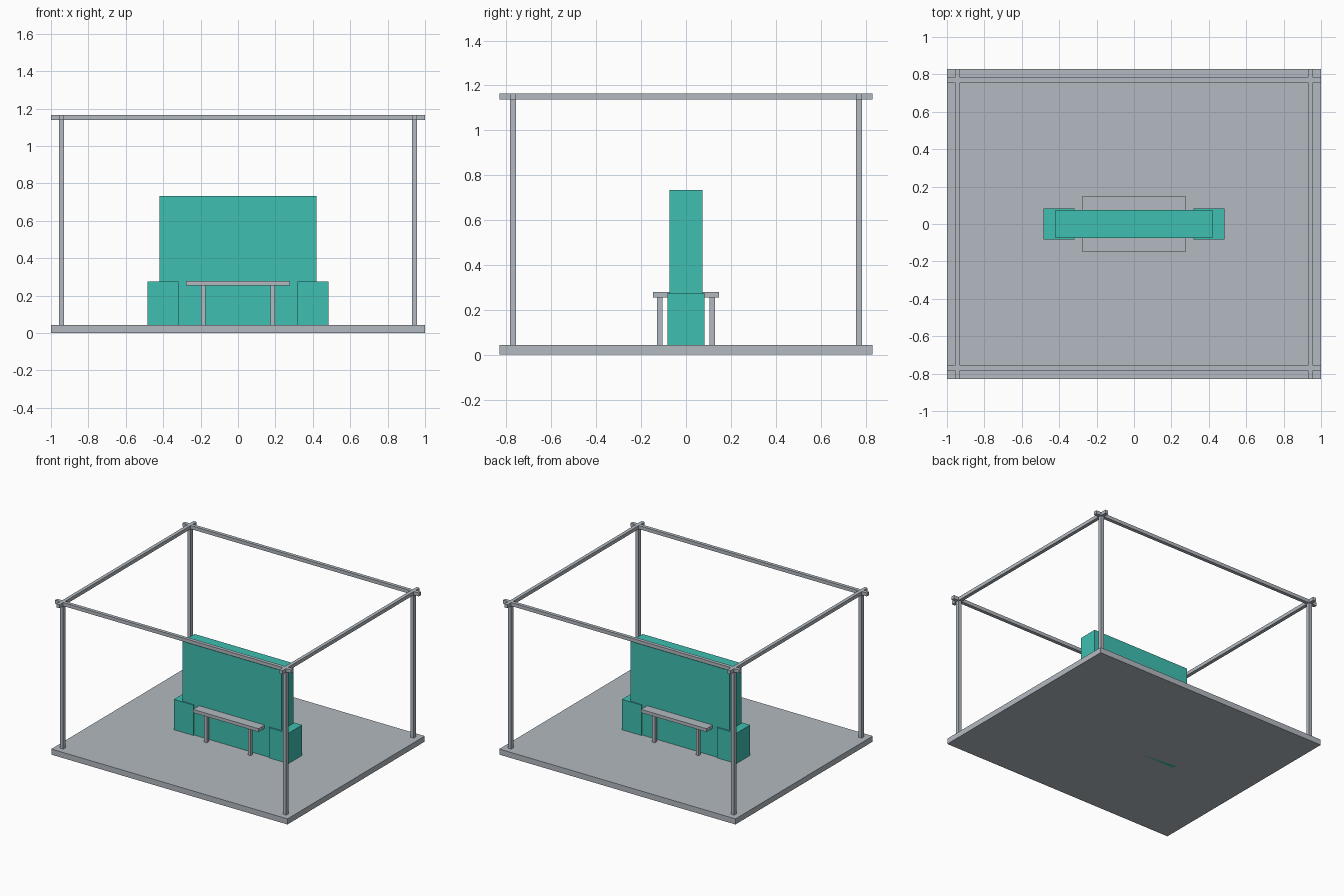
import bpy
import bmesh

if "Cube" in bpy.data.objects:
    bpy.data.objects.remove(bpy.data.objects["Cube"])


def material(name, rgb):
    m = bpy.data.materials.new(name)
    m.diffuse_color = (*rgb, 1.0)
    m.use_nodes = True
    m.node_tree.nodes["Principled BSDF"].inputs["Base Color"].default_value = m.diffuse_color
    return m


GREY = material("light grey", (0.45, 0.49, 0.53))
TEAL = material("teal", (0.05, 0.52, 0.44))


def box(name, center, half, z0, z1, mat):
    """Box from plan centre, plan half sizes and a height range."""
    bm = bmesh.new()
    bmesh.ops.create_cube(bm, size=2)
    for v in bm.verts:
        v.co.x = center[0] + v.co.x * half[0]
        v.co.y = center[1] + v.co.y * half[1]
        v.co.z = z1 if v.co.z > 0 else z0
    me = bpy.data.meshes.new(name)
    bm.to_mesh(me)
    bm.free()
    me.materials.append(mat)
    ob = bpy.data.objects.new(name, me)
    bpy.context.collection.objects.link(ob)
    return ob


FLOOR = 0.043            # top of the platform
TOP, BEAM = 1.165, 0.0133  # frame height and half thickness
PX, PY = 0.944, 0.771    # post positions

# Platform
box("platform", (0, 0), (1, 0.83), 0, FLOOR, GREY)

# Frame: posts and crossing top beams
for sx in (-1, 1):
    box("side_beam", (sx * PX, 0), (BEAM, 0.83), TOP - 2 * BEAM, TOP, GREY)
    for sy in (-1, 1):
        box("post", (sx * PX, sy * PY), (BEAM, BEAM), FLOOR, TOP, GREY)
for sy in (-1, 1):
    box("long_beam", (0, sy * PY), (1, BEAM), TOP - 2 * BEAM, TOP, GREY)

# Central panel with a lower block at each end
box("display_panel", (0, 0), (0.419, 0.074), 0, 0.733, TEAL)
for sx in (-1, 1):
    box("end_block", (sx * 0.402, 0), (0.083, 0.083), FLOOR, 0.275, TEAL)

# Table passing through the panel
box("table_top", (0, 0), (0.277, 0.148), 0.254, 0.279, GREY)
for sx in (-1, 1):
    for sy in (-1, 1):
        box("table_leg", (sx * 0.185, sy * 0.117), (0.0115, 0.0115), FLOOR, 0.254, GREY)
